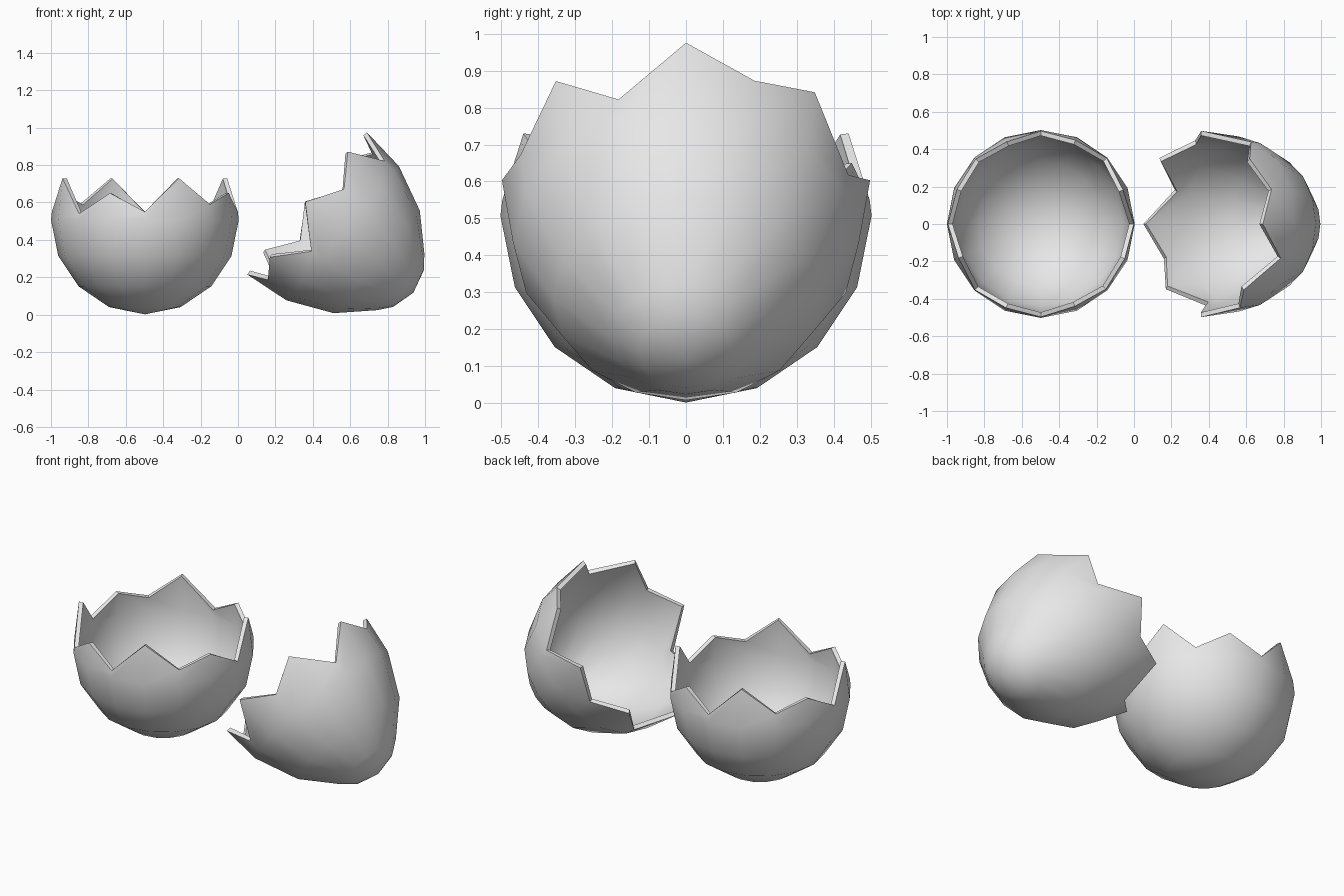
import bpy, bmesh, math
from mathutils import Matrix, Vector

if "Cube" in bpy.data.objects:
    bpy.data.objects.remove(bpy.data.objects["Cube"])

SEGMENTS = 16
THICKNESS = 0.025

shell_mat = bpy.data.materials.new("eggshell_white")
shell_mat.diffuse_color = (0.8, 0.8, 0.8, 1.0)
shell_mat.use_nodes = True
shell_mat.node_tree.nodes["Principled BSDF"].inputs["Base Color"].default_value = shell_mat.diffuse_color


def make_shell(name, pole_z, rings, rim_heights, rim_end, matrix):
    """Cup with its pole pointing down; the jagged rim repeats every half turn.
    The rim lies on the straight line from the last ring to rim_end."""
    bm = bmesh.new()
    angles = [2 * math.pi * i / SEGMENTS for i in range(SEGMENTS)]

    # Regular rings, from the pole upwards
    loops = [[bm.verts.new((r * math.cos(a), r * math.sin(a), z)) for a in angles]
             for r, z in rings]

    # Broken zigzag rim
    (r0, z0), (r1, z1) = rings[-1], rim_end
    rim = []
    for i, a in enumerate(angles):
        z = rim_heights[i % len(rim_heights)]
        r = r0 + (r1 - r0) * (z - z0) / (z1 - z0)
        rim.append(bm.verts.new((r * math.cos(a), r * math.sin(a), z)))
    loops.append(rim)

    # Skin
    pole = bm.verts.new((0, 0, pole_z))
    for i in range(SEGMENTS):
        j = (i + 1) % SEGMENTS
        bm.faces.new((pole, loops[0][j], loops[0][i]))
        for low, high in zip(loops, loops[1:]):
            bm.faces.new((low[i], low[j], high[j], high[i]))
    mesh = bpy.data.meshes.new(name)
    bm.to_mesh(mesh)
    bm.free()
    mesh.materials.append(shell_mat)
    obj = bpy.data.objects.new(name, mesh)
    bpy.context.collection.objects.link(obj)
    obj.matrix_world = matrix

    # Shell thickness, inwards
    solid = obj.modifiers.new("thickness", 'SOLIDIFY')
    solid.thickness = THICKNESS
    solid.offset = -1
    bpy.ops.object.select_all(action='DESELECT')
    obj.select_set(True)
    bpy.context.view_layer.objects.active = obj
    bpy.ops.object.modifier_apply(modifier=solid.name)
    bpy.ops.object.shade_smooth_by_angle(angle=math.radians(40))
    return obj


# Round half, standing upright
make_shell("blunt_shell_half", 0.002,
           [(0.192, 0.041), (0.355, 0.152), (0.463, 0.314), (0.502, 0.507)],
           [0.55, 0.73, 0.54, 0.65, 0.55, 0.73, 0.59, 0.65],
           (0.468, 0.80),
           Matrix.Translation((-0.498, 0, 0)))

# Pointed half, tipped over: local z runs from the tip to the opening
tilt = math.radians(40)
c, s = math.cos(tilt), math.sin(tilt)
tip = Vector((0.938, 0, 0.118))
tipped = Matrix(((0, s, -c, tip.x),
                 (-1, 0, 0, tip.y),
                 (0, c, s, tip.z),
                 (0, 0, 0, 1)))
make_shell("pointed_shell_half", 0.0,
           [(0.129, 0.035), (0.198, 0.09), (0.358, 0.256), (0.468, 0.494)],
           [0.755, 0.64, 0.753, 0.57, 0.742, 0.64, 0.71, 0.56],
           (0.502, 0.79),
           tipped)
